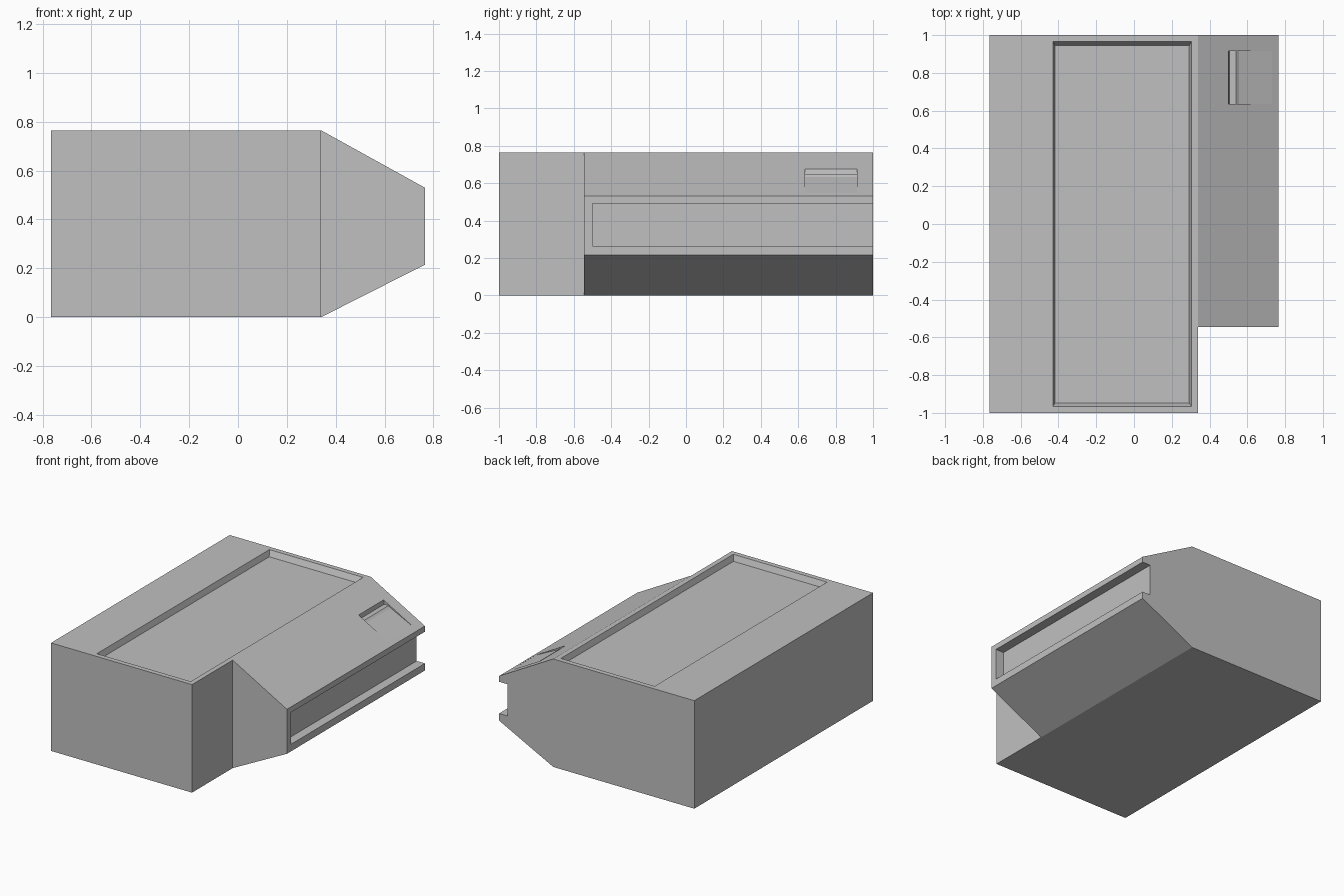
import bpy
import bmesh

cube = bpy.data.objects.get("Cube")
if cube:
    bpy.data.objects.remove(cube, do_unlink=True)

grey = bpy.data.materials.new("plain_grey")
grey.use_nodes = True
colour = (0.53, 0.53, 0.53, 1)
grey.diffuse_color = colour
grey.node_tree.nodes["Principled BSDF"].inputs["Base Color"].default_value = colour


def loft(name, start, end):
    """Solid between two matching loops of points."""
    bm = bmesh.new()
    a = [bm.verts.new(p) for p in start]
    b = [bm.verts.new(p) for p in end]
    bm.faces.new(a)
    bm.faces.new(b[::-1])
    for i in range(len(a)):
        j = (i + 1) % len(a)
        bm.faces.new((a[j], a[i], b[i], b[j]))
    bmesh.ops.recalc_face_normals(bm, faces=bm.faces)
    mesh = bpy.data.meshes.new(name)
    bm.to_mesh(mesh)
    bm.free()
    mesh.materials.append(grey)
    obj = bpy.data.objects.new(name, mesh)
    bpy.context.collection.objects.link(obj)
    return obj


def prism(name, profile, y0, y1):
    """Extrude an (x, z) profile along y."""
    return loft(name, [(x, y0, z) for x, z in profile],
                [(x, y1, z) for x, z in profile])


def rect(x0, x1, y0, y1, z):
    return [(x0, y0, z), (x1, y0, z), (x1, y1, z), (x0, y1, z)]


def cut(target, cutter):
    mod = target.modifiers.new(cutter.name, 'BOOLEAN')
    mod.operation = 'DIFFERENCE'
    mod.solver = 'EXACT'
    mod.object = cutter
    cutter.hide_render = True
    cutter.hide_viewport = True
    cutter.display_type = 'WIRE'


W, H, SEAM = 0.765, 0.765, 0.34

# Main block and the tapered side housing as one solid: the housing profile
# runs the full length, then the front corner is notched away
body = prism("body", [(-W, 0), (SEAM, 0), (W, 0.215), (W, 0.53),
                      (SEAM, H), (-W, H)], -1, 1)
cut(body, prism("front_notch_cutter",
                [(SEAM, -0.1), (1, -0.1), (1, 1), (SEAM, 1)], -1.1, -0.545))

# Shallow tray in the top with slightly sloping walls
cut(body, loft("top_tray_cutter",
               rect(-0.417, 0.292, -0.948, 0.945, H - 0.04),
               rect(-0.443, 0.318, -0.982, 0.985, H + 0.04)))

# Channel along the side, open at the back
cut(body, prism("side_channel_cutter",
                [(0.70, 0.265), (0.9, 0.265), (0.9, 0.49), (0.70, 0.49)],
                -0.5, 1.1))

# Stepped finger pocket in the upper slope
cut(body, prism("finger_pocket_cutter",
                [(0.5, 0.9), (0.5, 0.677), (0.505, 0.647), (0.54, 0.647),
                 (0.555, 0.634), (0.73, 0.549), (0.73, 0.9)], 0.635, 0.915))
